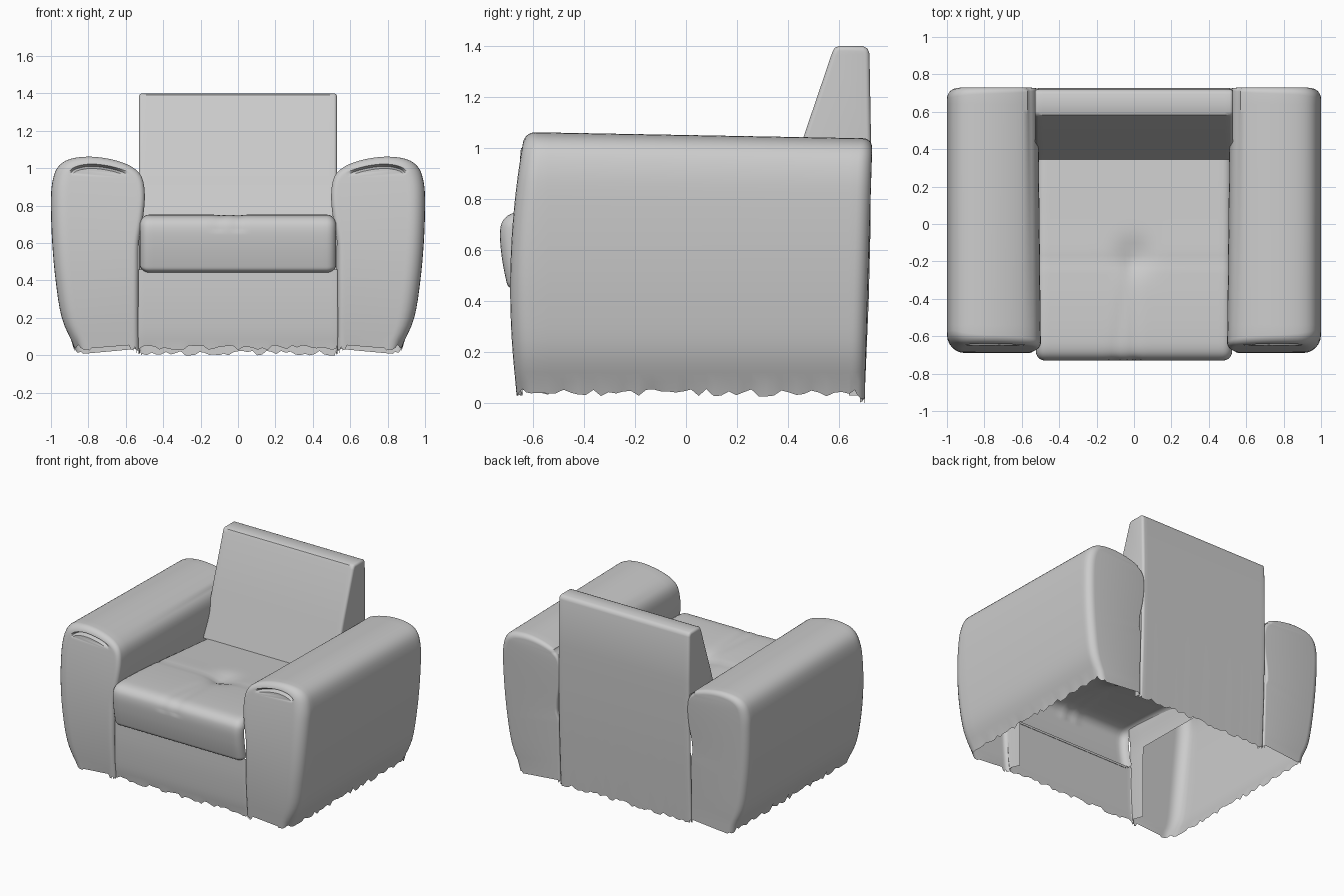
import bpy, bmesh, math, random
from mathutils import Vector

if "Cube" in bpy.data.objects:
    bpy.data.objects.remove(bpy.data.objects["Cube"])

random.seed(4)


def smooth_path(pts, steps):
    """Catmull-Rom resampling of a 2D point list."""
    p = [Vector(a) for a in pts]
    p = [2 * p[0] - p[1]] + p + [2 * p[-1] - p[-2]]
    out = []
    for k in range(1, len(p) - 2):
        a, b, c, d = p[k - 1:k + 3]
        for s in range(steps):
            t = s / steps
            out.append(0.5 * (2 * b + (c - a) * t + (2 * a - 5 * b + 4 * c - d) * t * t
                              + (3 * b - a - 3 * c + d) * t ** 3))
    return out + [p[-2]]


def tangents(path):
    n = len(path)
    return [(path[min(i + 1, n - 1)] - path[max(i - 1, 0)]).normalized() for i in range(n)]


def finish(name, bm):
    # the lower hem is slightly ragged
    for v in bm.verts:
        if v.co.z < 0.055:
            v.co.z = max(0.0, v.co.z + random.uniform(-0.02, 0.01) - 0.02 * (v.co.y > 0.68))
    me = bpy.data.meshes.new(name)
    bm.to_mesh(me)
    bm.free()
    me.polygons.foreach_set("use_smooth", [True] * len(me.polygons))
    me.set_sharp_from_angle(angle=math.radians(42))
    ob = bpy.data.objects.new(name, me)
    bpy.context.collection.objects.link(ob)
    return ob


def sheet(bm, path, width, radius, dent=None):
    """Sweep a (y, z) path across x with its two side edges rounded inward."""
    edge = [(width - radius + radius * math.sin(a), radius * (1 - math.cos(a)))
            for a in (math.pi / 2 * k / 5 for k in range(6))]
    flat = width - radius
    cols = [(-x, o) for x, o in reversed(edge)]
    cols += [(-flat + 2 * flat * k / 40, 0) for k in range(1, 40)] + edge
    grid = []
    for p, t in zip(path, tangents(path)):
        row = []
        for x, o in cols:
            o += dent(x, p.x, p.y) if dent else 0
            row.append(bm.verts.new((x, p.x - t.y * o, p.y + t.x * o)))
        grid.append(row)
    for a, b in zip(grid, grid[1:]):
        for i in range(len(cols) - 1):
            bm.faces.new((a[i], b[i], b[i + 1], a[i + 1]))
    return grid


# Seat cushion: padded top and front, tufted in the middle
def tuft(x, y, z):
    if z < 0.66 and y < -0.5:
        return 0
    d = 0.03 * math.exp(-(x * x + (y + 0.17) ** 2) / 0.09 ** 2)
    d += 0.006 * math.exp(-((y + 0.19) / 0.018) ** 2)
    if y < -0.17:
        d += 0.005 * math.exp(-(x / 0.03) ** 2)
        d += 0.004 * math.exp(-((x + 0.04 - 0.15 * (y + 0.3)) / 0.03) ** 2)
    return d


bm = bmesh.new()
sheet(bm, smooth_path([(.37, .68), (.2, .695), (0, .712), (-.2, .73), (-.4, .745), (-.58, .752),
                       (-.67, .747), (-.715, .72), (-.73, .67), (-.724, .58), (-.708, .49),
                       (-.695, .455), (-.66, .44)], 6), .525, .05, tuft)
finish("seat_cushion", bm)

# Plain front panel under the cushion
bm = bmesh.new()
sheet(bm, smooth_path([(-.665, .46), (-.668, .3), (-.662, .14), (-.65, .045)], 4), .535, .01)
finish("front_panel", bm)

# Backrest: wedge with a sloping front and a rear panel down to the floor
back = [Vector(p) for p in [(.70, .035), (.717, .4), (.724, .68), (.726, .95), (.726, 1.04),
                            (.72, 1.37), (.713, 1.39), (.695, 1.40), (.60, 1.40), (.583, 1.393),
                            (.572, 1.37), (.46, 1.04), (.432, .95), (.345, .68)]]
bm = bmesh.new()
g = sheet(bm, back, .53, .018)
for i in range(3, 7):
    for c, order in ((-1, 1), (0, -1)):
        bm.faces.new([g[k][c] for k in (i, i + 1, 14 - i, 15 - i)][::order])
finish("backrest", bm)

# Armrest: fat rounded section, open below, with rounded ends and a front seam
section = smooth_path([(.53, .045), (.532, .25), (.532, .45), (.53, .6), (.507, .74), (.498, .86),
                       (.515, .955), (.57, 1.01), (.67, 1.047), (.79, 1.063), (.90, 1.05),
                       (.965, 1.005), (.994, .92), (1.0, .8), (.993, .6), (.975, .4),
                       (.942, .2), (.875, .045)], 4)
normals = [Vector((-t.y, t.x)) for t in tangents(section)]
n = len(section)
arc = [math.pi / 2 * k / 6 for k in range(7)]

# stations along y: (kind, value, groove inset, groove depth)
stations = [("front", math.pi / 2, .024, -.004), ("front", math.pi / 2, .012, .03)]
stations += [("front", a, 0, 0) for a in reversed(arc)]
stations += [("body", -.54 + 1.18 * k / 40, 0, 0) for k in range(41)]
stations += [("back", a, 0, 0) for a in arc]

bm = bmesh.new()
rings = []
for kind, v, g_in, g_deep in stations:
    ring = []
    for p, m in zip(section, normals):
        groove = max(0, m.y - .85) / .15
        if kind == "front":
            r = .04 + (.04 * m.x if m.x > 0 else .01 * m.x)
        else:
            r = .035 + .02 * m.x
        inset = 0 if kind == "body" else r * (1 - math.cos(v)) + g_in
        x = p.x - m.x * inset
        z = p.y - max(m.y, 0) * inset
        if kind == "front":
            y = -.69 + .05 * ((z - .45) / .57) ** 2 + r * (1 - math.sin(v)) + g_deep * groove
        elif kind == "back":
            y = .70 + .03 * min(1, z) - r * (1 - math.sin(v))
        else:
            y = v
        # the top sinks and the inner bulge fades toward the back
        f = (y + .65) / 1.38
        z -= .025 * f * max(0, z - .5) / .56
        if p.x < .6 and .5 < p.y < 1.0:
            x += .015 * f
        ring.append(bm.verts.new((x, y, z)))
    rings.append(ring)

for (sa, a), (sb, b) in zip(zip(stations, rings), zip(stations[1:], rings[1:])):
    for i in range(n - 1):
        # no hidden wall inside the hollow chair body
        if sa[0] == sb[0] == "body" and i < n // 2:
            if section[i].y < (.55 if sa[1] < .5 else .93):
                continue
        bm.faces.new((a[i], a[i + 1], b[i + 1], b[i]))
for ring, order in ((rings[0], 1), (rings[-1], -1)):
    for i in range(n // 2):
        j = n - 1 - i
        loop = [ring[i], ring[j], ring[j - 1], ring[i + 1]]
        loop = list(dict.fromkeys(loop))
        if len(loop) > 2:
            bm.faces.new(loop[::order])
arm = finish("armrests", bm)
arm.modifiers.new("mirror", "MIRROR").use_clip = False
